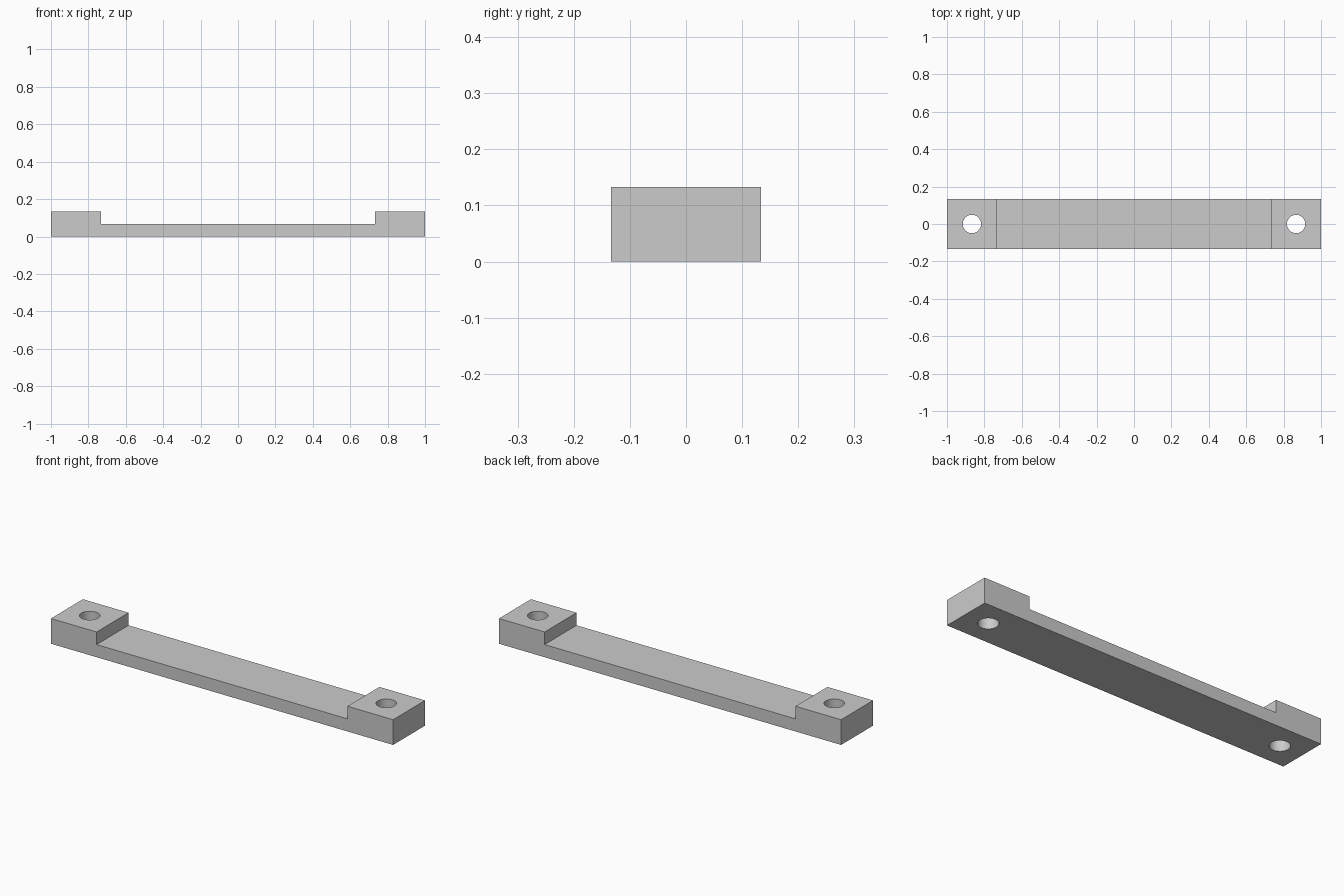
import bpy
import bmesh

LENGTH, WIDTH = 2.0, 4 / 15
HEIGHT, WEB = 2 / 15, 1 / 15      # end pad height, thin middle height
PAD_EDGE = 11 / 15                # where the raised pads begin
HOLE_X, HOLE_R = 13 / 15, 0.049

if "Cube" in bpy.data.objects:
    bpy.data.objects.remove(bpy.data.objects["Cube"], do_unlink=True)

grey = bpy.data.materials.new("plain grey")
grey.use_nodes = True
colour = (0.6, 0.6, 0.6, 1)
grey.diffuse_color = colour
grey.node_tree.nodes["Principled BSDF"].inputs["Base Color"].default_value = colour


def add_object(name, bm):
    mesh = bpy.data.meshes.new(name)
    bmesh.ops.recalc_face_normals(bm, faces=bm.faces)
    bm.to_mesh(mesh)
    bm.free()
    mesh.materials.append(grey)
    obj = bpy.data.objects.new(name, mesh)
    bpy.context.collection.objects.link(obj)
    return obj


# Bracket bar: side profile extruded across the width
half = [(LENGTH / 2, 0), (LENGTH / 2, HEIGHT), (PAD_EDGE, HEIGHT), (PAD_EDGE, WEB)]
profile = half + [(-x, z) for x, z in reversed(half)]
bm = bmesh.new()
face = bm.faces.new([bm.verts.new((x, -WIDTH / 2, z)) for x, z in profile])
side = bmesh.ops.extrude_face_region(bm, geom=[face])
moved = [v for v in side["geom"] if isinstance(v, bmesh.types.BMVert)]
bmesh.ops.translate(bm, verts=moved, vec=(0, WIDTH, 0))
bar = add_object("mounting_bar", bm)

# Screw holes through both end pads
for label, sign in (("left", 1), ("right", -1)):
    bm = bmesh.new()
    bmesh.ops.create_cone(bm, cap_ends=True, segments=48, radius1=HOLE_R,
                          radius2=HOLE_R, depth=HEIGHT * 2)
    cutter = add_object(label + "_hole_cutter", bm)
    cutter.location = (sign * HOLE_X, 0, HEIGHT / 2)
    cutter.hide_render = True
    cutter.hide_set(True)
    cutter.display_type = 'WIRE'
    cut = bar.modifiers.new(label + "_screw_hole", 'BOOLEAN')
    cut.operation = 'DIFFERENCE'
    cut.solver = 'EXACT'
    cut.object = cutter

# Bake the holes, discard the cutters, then smooth only the hole walls
bpy.context.view_layer.update()
graph = bpy.context.evaluated_depsgraph_get()
bar.data = bpy.data.meshes.new_from_object(bar.evaluated_get(graph))
bar.modifiers.clear()
for label in ("left", "right"):
    bpy.data.objects.remove(bpy.data.objects[label + "_hole_cutter"], do_unlink=True)

bpy.ops.object.select_all(action='DESELECT')
bar.select_set(True)
bpy.context.view_layer.objects.active = bar
bpy.ops.object.shade_smooth_by_angle()
